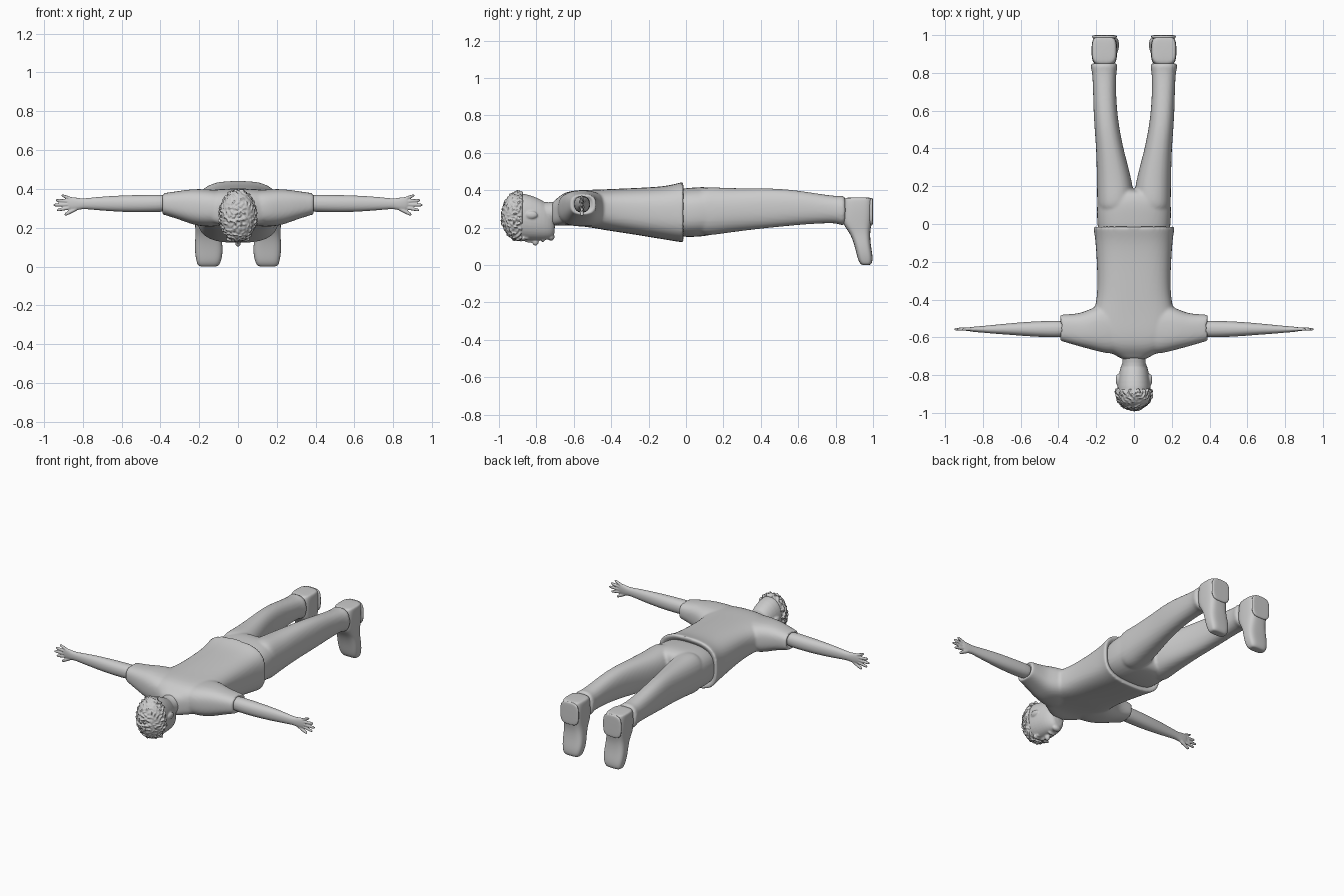
import bpy, bmesh, math, random
from mathutils import Vector, Matrix

random.seed(4)
SEG = 20


def place(axis, t, a, b):
    return {'x': (t, a, b), 'y': (a, t, b), 'z': (a, b, t)}[axis]


def loft(bm, axis, rings, n=2.4, both=False):
    """Skin superellipse rings (t, a_min, a_max, b_min, b_max) along an axis."""
    for side in ((1, -1) if both else (1,)):
        loops = []
        for t, a0, a1, b0, b1 in rings:
            loop = []
            for i in range(SEG):
                ang = 2 * math.pi * (i + 0.5) / SEG
                c, s = math.cos(ang), math.sin(ang)
                c = math.copysign(abs(c) ** (2 / n), c) * 1.015
                s = math.copysign(abs(s) ** (2 / n), s) * 1.015
                x, y, z = place(axis, t, (a0 + a1) / 2 + c * (a1 - a0) / 2,
                                (b0 + b1) / 2 + s * (b1 - b0) / 2)
                loop.append(bm.verts.new((x * side, y, z)))
            loops.append(loop)
        for p, q in zip(loops, loops[1:]):
            for i in range(SEG):
                j = (i + 1) % SEG
                bm.faces.new((p[i], p[j], q[j], q[i]))
        bm.faces.new(loops[0][::-1])
        bm.faces.new(loops[-1])


def blob(bm, centre, radii, both=False):
    for side in ((1, -1) if both else (1,)):
        m = Matrix.Translation((centre[0] * side, centre[1], centre[2])) @ Matrix.Diagonal((*radii, 1))
        bmesh.ops.create_uvsphere(bm, u_segments=16, v_segments=10, radius=1, matrix=m)


def finish(name, bm, voxel=None, smooth=0, subdivide=2):
    """Turn the bmesh into an object; a voxel size fuses overlapping pieces."""
    bmesh.ops.recalc_face_normals(bm, faces=bm.faces)
    for f in bm.faces:
        f.smooth = True
    mesh = bpy.data.meshes.new(name)
    bm.to_mesh(mesh)
    bm.free()
    ob = bpy.data.objects.new(name, mesh)
    bpy.context.collection.objects.link(ob)
    if subdivide:
        m = ob.modifiers.new("round", 'SUBSURF')
        m.levels = m.render_levels = subdivide
    if voxel:
        m = ob.modifiers.new("fuse", 'REMESH')
        m.mode = 'VOXEL'
        m.voxel_size = voxel
        m.use_smooth_shade = True
        if smooth:
            m = ob.modifiers.new("blend", 'SMOOTH')
            m.factor = 0.5
            m.iterations = smooth
    return ob


# Shirt: torso with flared hem, plus short wide sleeves
bm = bmesh.new()
loft(bm, 'y', [(-.72, -.06, .06, .215, .335), (-.70, -.085, .085, .21, .345),
               (-.665, -.16, .16, .21, .38), (-.61, -.22, .22, .215, .40),
               (-.50, -.225, .225, .20, .402), (-.42, -.197, .197, .185, .405),
               (-.30, -.19, .19, .168, .41), (-.12, -.2, .2, .138, .418),
               (-.05, -.208, .208, .127, .435), (-.02, -.215, .215, .122, .443),
               (-.012, -.213, .213, .124, .44), (-.012, -.195, .195, .145, .42),
               (-.04, -.18, .18, .16, .40)], n=2.9)
loft(bm, 'x', [(.05, -.69, -.42, .21, .39), (.15, -.685, -.42, .205, .397),
               (.22, -.665, -.445, .212, .40), (.28, -.65, -.473, .235, .393),
               (.34, -.632, -.478, .255, .384), (.383, -.62, -.48, .268, .378),
               (.392, -.617, -.482, .27, .376), (.392, -.60, -.50, .28, .37),
               (.37, -.595, -.505, .285, .365)], n=2.7, both=True)
finish("shirt", bm, .009, 3)

# Trousers: hips and two legs
bm = bmesh.new()
loft(bm, 'y', [(-.07, -.18, .18, .17, .39), (-.03, -.19, .19, .152, .408),
               (.03, -.195, .195, .15, .413), (.10, -.195, .195, .155, .418),
               (.15, -.19, .19, .165, .41), (.185, -.16, .16, .19, .385)], n=2.8)
loft(bm, 'y', [(.05, .01, .192, .17, .405), (.12, 0, .195, .157, .417),
               (.2, .006, .195, .17, .412), (.3, .03, .197, .183, .41),
               (.4, .057, .2, .195, .41), (.5, .077, .208, .205, .408),
               (.6, .09, .214, .215, .398), (.7, .096, .216, .222, .382),
               (.8, .095, .22, .226, .368), (.825, .088, .228, .215, .37),
               (.845, .087, .23, .212, .37), (.855, .10, .215, .23, .355)],
     n=2.4, both=True)
finish("trousers", bm, .009, 3)

# Shoes: toes point down, soles face +y
bm = bmesh.new()
loft(bm, 'z', [(.362, .105, .215, .86, .985), (.355, .093, .222, .842, .996),
               (.30, .09, .225, .838, .998), (.235, .09, .222, .835, .995),
               (.205, .09, .22, .85, .988), (.165, .088, .218, .88, .983),
               (.11, .08, .222, .90, .987), (.06, .08, .22, .912, .996),
               (.022, .09, .212, .922, .998), (.004, .1, .205, .935, .99),
               (0, .115, .19, .945, .98)], n=3.4, both=True)
finish("shoes", bm)

# Shoe soles
bm = bmesh.new()
loft(bm, 'y', [(.975, .09, .222, .21, .36), (.998, .09, .222, .21, .36),
               (1.0, .1, .212, .225, .35)], n=3.5, both=True)
finish("heels", bm)

# Arms with hands and spread fingers
bm = bmesh.new()
loft(bm, 'x', [(.33, -.60, -.51, .283, .372), (.45, -.60, -.513, .28, .37),
               (.55, -.595, -.517, .28, .368), (.65, -.587, -.525, .285, .364),
               (.75, -.58, -.535, .293, .356), (.80, -.575, -.54, .298, .35),
               (.83, -.573, -.542, .29, .355), (.86, -.57, -.545, .29, .36),
               (.88, -.566, -.548, .298, .353)], n=2.2, both=True)
for x0, z0, x1, z1, r in ((.855, .348, .91, .368, .009), (.86, .335, .94, .343, .009),
                          (.86, .320, .952, .317, .009), (.86, .305, .935, .29, .009),
                          (.82, .305, .895, .266, .011)):
    rings = []
    for f, k in ((0, 1), (.3, 1), (.7, .95), (.93, .8), (1, .4)):
        x, z = x0 + (x1 - x0) * f, z0 + (z1 - z0) * f
        rings.append((x, -.557 - r * k, -.557 + r * k, z - r * k, z + r * k))
    loft(bm, 'x', rings, n=2, both=True)
finish("arms", bm, .0045, 2)

# Head, neck and facial features (face looks down)
bm = bmesh.new()
loft(bm, 'y', [(-.975, -.04, .04, .21, .31), (-.955, -.07, .07, .165, .36),
               (-.91, -.086, .086, .14, .384), (-.86, -.088, .088, .132, .382),
               (-.80, -.081, .081, .132, .362), (-.755, -.071, .071, .133, .338),
               (-.72, -.055, .055, .14, .31), (-.70, -.035, .035, .155, .27)], n=2.2)
loft(bm, 'y', [(-.82, -.062, .062, .22, .35), (-.76, -.06, .06, .215, .335),
               (-.71, -.06, .06, .212, .335), (-.62, -.07, .07, .22, .36)], n=2)
blob(bm, (0, -.805, .125), (.016, .018, .022))           # nose tip
blob(bm, (0, -.835, .133), (.010, .035, .014))           # nose bridge
blob(bm, (0, -.765, .133), (.028, .010, .010))           # lips
blob(bm, (0, -.722, .15), (.03, .02, .02))               # chin
blob(bm, (.034, -.868, .14), (.03, .01, .012), both=True)     # brows
blob(bm, (.034, -.85, .146), (.015, .009, .011), both=True)   # eyes
blob(bm, (.086, -.825, .268), (.011, .032, .02), both=True)   # ears
finish("head", bm, .005, 2, subdivide=1)

# Curly hair: scalp cap covered in short random curls
bm = bmesh.new()
centre, radii = Vector((0, -.888, .262)), Vector((.09, .092, .126))
loft(bm, 'y', [(-.875, -.088, .088, .138, .387), (-.91, -.089, .089, .135, .389),
               (-.945, -.078, .078, .155, .372), (-.968, -.056, .056, .185, .34),
               (-.978, -.03, .03, .225, .30)], n=2.1)
count = 300
for i in range(count):
    h = 1 - 2 * (i + .5) / count
    a = i * 2.39996
    d = Vector((math.cos(a) * math.sqrt(1 - h * h), -h, math.sin(a) * math.sqrt(1 - h * h)))
    if d.y > .08:
        continue
    pos = centre + Vector((d.x * radii.x, d.y * radii.y, d.z * radii.z))
    turn = d.to_track_quat('Z', 'Y').to_matrix().to_4x4()
    spin = Matrix.Rotation(random.uniform(0, math.pi), 4, 'Z')
    size = Matrix.Diagonal((random.uniform(.012, .02), .0065, random.uniform(.009, .017), 1))
    bmesh.ops.create_icosphere(bm, subdivisions=2, radius=1,
                               matrix=Matrix.Translation(pos) @ turn @ spin @ size)
finish("curly_hair", bm, .004, 0, subdivide=0)
